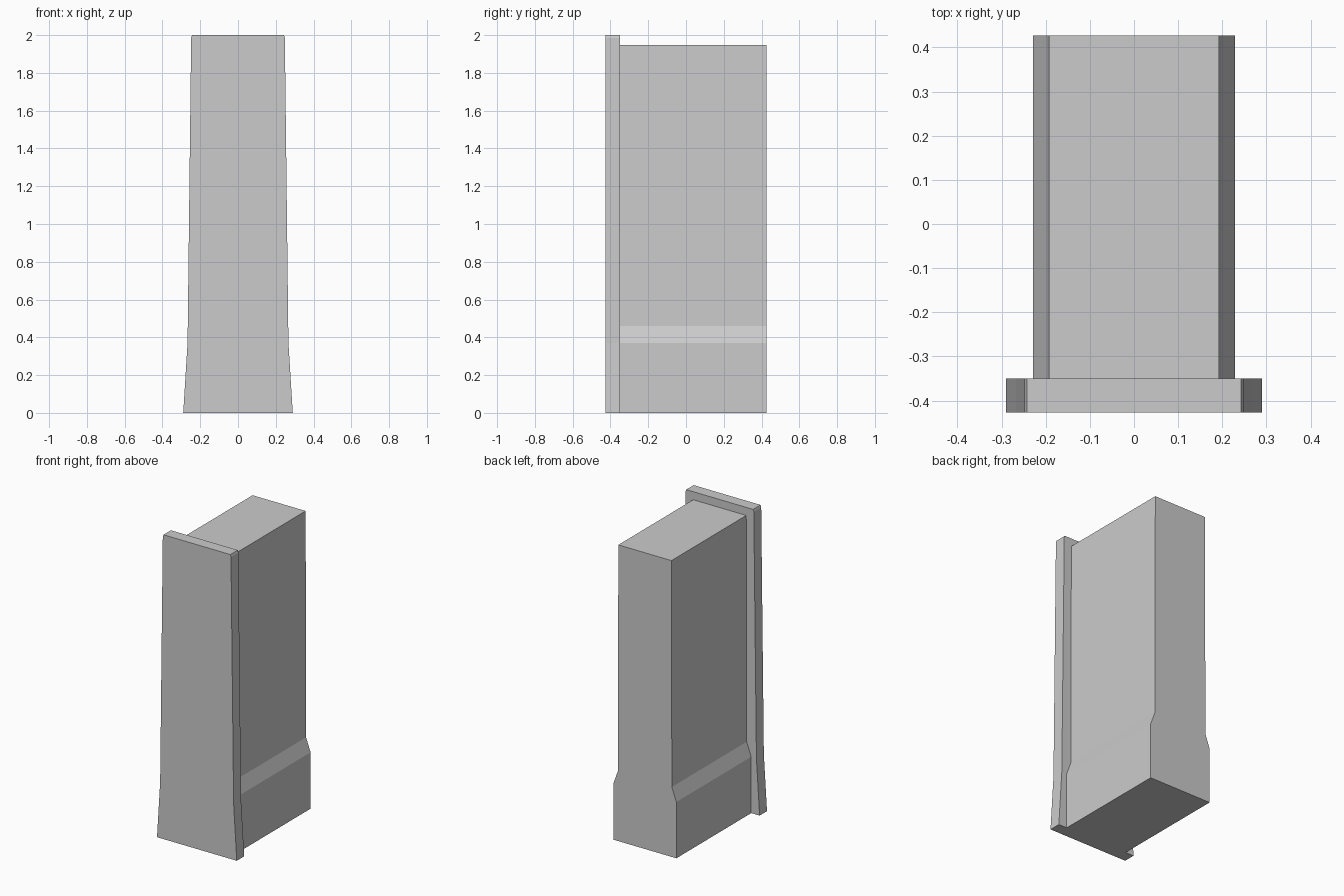
import bpy, bmesh

if "Cube" in bpy.data.objects:
    bpy.data.objects.remove(bpy.data.objects["Cube"])

grey = bpy.data.materials.new("plain grey")
grey.diffuse_color = (0.6, 0.6, 0.6, 1)
grey.use_nodes = True
grey.node_tree.nodes["Principled BSDF"].inputs["Base Color"].default_value = grey.diffuse_color


def symmetric_prism(name, half_profile, y0, y1):
    """Mirror a (half width, z) profile in x and extrude it along y."""
    outline = half_profile + [(-x, z) for x, z in reversed(half_profile)]
    bm = bmesh.new()
    face = bm.faces.new([bm.verts.new((x, y0, z)) for x, z in outline])
    ext = bmesh.ops.extrude_face_region(bm, geom=[face])
    verts = [g for g in ext["geom"] if isinstance(g, bmesh.types.BMVert)]
    bmesh.ops.translate(bm, verts=verts, vec=(0, y1 - y0, 0))
    bmesh.ops.recalc_face_normals(bm, faces=bm.faces)
    mesh = bpy.data.meshes.new(name)
    bm.to_mesh(mesh)
    bm.free()
    mesh.materials.append(grey)
    obj = bpy.data.objects.new(name, mesh)
    bpy.context.collection.objects.link(obj)
    return obj


# Flared front plate
symmetric_prism("front_plate",
                [(0.29, 0), (0.267, 0.37), (0.248, 1.985), (0.243, 2.0)],
                -0.427, -0.35)

# Main body with a wider stepped base
symmetric_prism("body",
                [(0.229, 0), (0.229, 0.37), (0.196, 0.46), (0.193, 1.947)],
                -0.35, 0.427)
